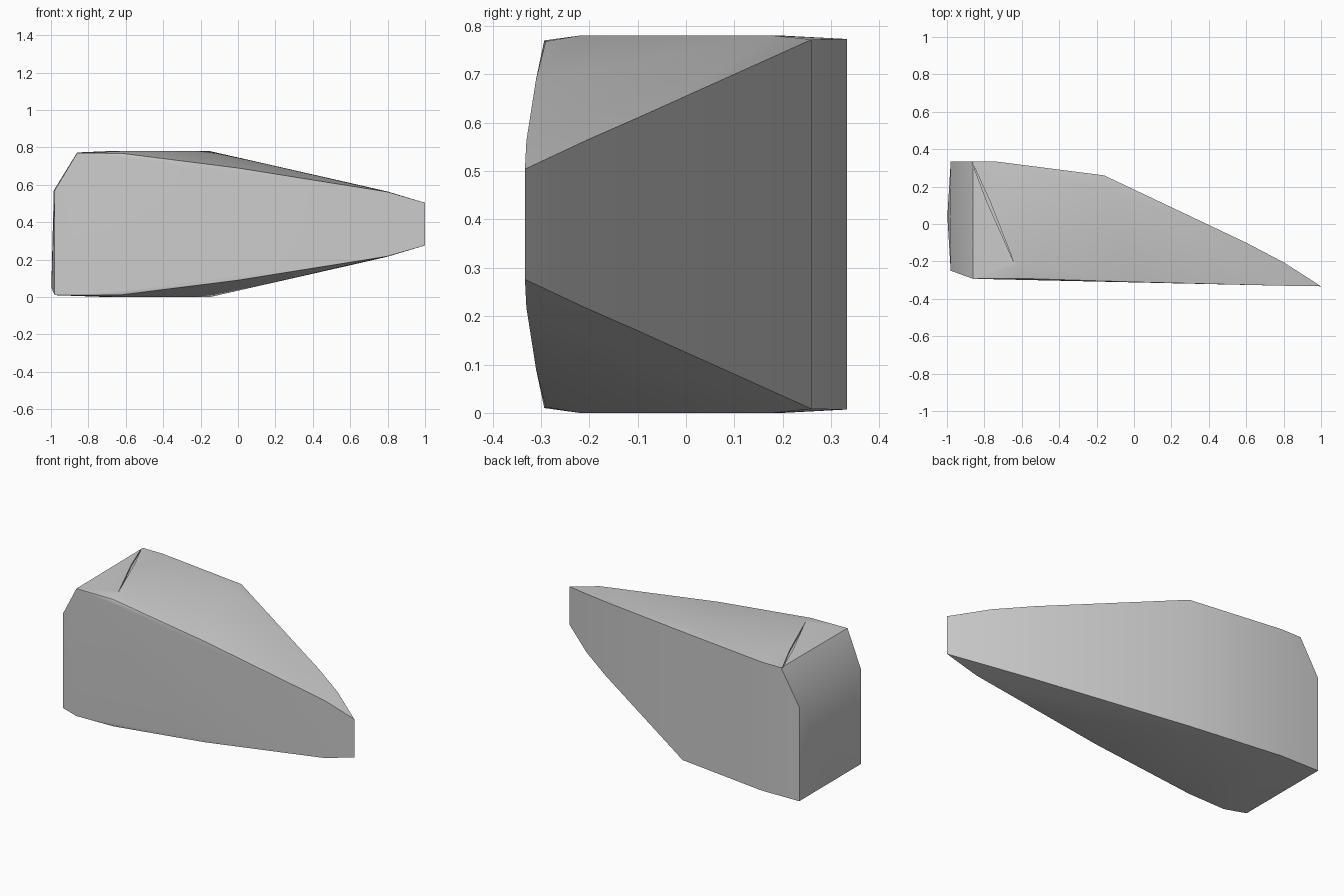
import bpy, bmesh
from mathutils import Vector

cube = bpy.data.objects.get("Cube")
if cube:
    bpy.data.objects.remove(cube, do_unlink=True)

grey = bpy.data.materials.new("plain grey")
grey.use_nodes = True
colour = (0.6, 0.6, 0.6, 1)
grey.diffuse_color = colour
grey.node_tree.nodes["Principled BSDF"].inputs["Base Color"].default_value = colour


def hull(name, points):
    """Closed convex solid around a few corner points."""
    bm = bmesh.new()
    for p in points:
        bm.verts.new(p)
    res = bmesh.ops.convex_hull(bm, input=bm.verts)
    junk = {v for v in res["geom_interior"] if isinstance(v, bmesh.types.BMVert)}
    bmesh.ops.delete(bm, geom=list(junk), context='VERTS')
    bmesh.ops.dissolve_limit(bm, angle_limit=0.004, verts=bm.verts, edges=bm.edges)
    bmesh.ops.recalc_face_normals(bm, faces=bm.faces)
    mesh = bpy.data.meshes.new(name)
    bm.to_mesh(mesh)
    bm.free()
    mesh.materials.append(grey)
    ob = bpy.data.objects.new(name, mesh)
    bpy.context.collection.objects.link(ob)
    return ob


MID, HALF = 0.39, 0.39
# Corners shared by top and bottom: x, y, height away from the middle plane
rim = [
    (-0.86, -0.293, 0.380), (-0.62, -0.29, 0.378),            # front edge
    (0.0, -0.31, 0.300), (0.8, -0.33, 0.172), (1.0, -0.333, 0.114),
    (0.8, -0.205, 0.174), (0.6, -0.10, 0.220),                # sloping back edge
    (-0.16, 0.26, 0.382), (-0.73, 0.333, 0.383),
    (-0.62, -0.22, HALF), (-0.15, 0.18, HALF), (-0.7, 0.2, HALF),  # flat plateau
]
points = [(x, y, MID + s * h) for x, y, h in rim for s in (-1, 1)]
# Blunt end: chamfered above, nearly square below
points += [(-0.86, 0.333, 0.773), (-0.98, 0.333, 0.57), (-0.98, -0.25, 0.57),
           (-0.98, 0.333, 0.01), (-0.98, -0.25, 0.01),
           (-0.998, 0.04, 0.05), (-0.985, 0.04, 0.57)]
body = hull("wedge_body", points)

# Thin tapering crease across the plateau
start, end = Vector((-0.87, 0.34, 0)), Vector((-0.64, -0.21, 0))
side = (end - start).cross(Vector((0, 0, 1))).normalized() * 0.008
middle = start.lerp(end, 0.4)
outline = [start, middle + side, end, middle - side]
cutter = hull("crease_cutter", [(p.x, p.y, z) for p in outline for z in (0.765, 0.85)])
cutter.hide_render = True
cutter.hide_set(True)
cut = body.modifiers.new("crease", 'BOOLEAN')
cut.operation = 'DIFFERENCE'
cut.object = cutter
cut.solver = 'EXACT'

bpy.ops.object.select_all(action='DESELECT')
bpy.context.view_layer.objects.active = body
body.select_set(True)
bpy.ops.object.modifier_apply(modifier="crease")
bpy.data.objects.remove(cutter, do_unlink=True)
bpy.ops.object.shade_smooth_by_angle(angle=0.52)
